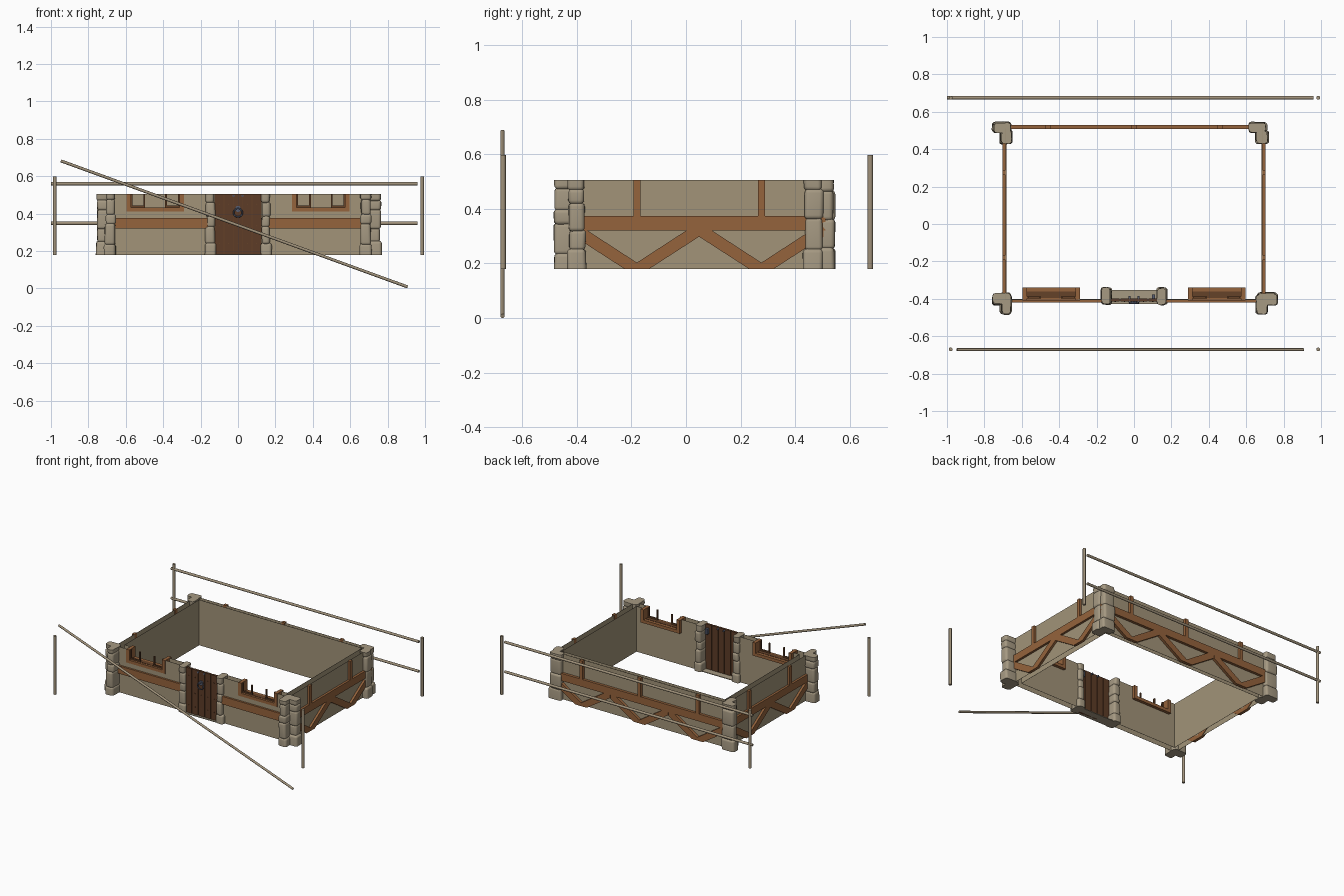
import bpy, bmesh, math, random
from mathutils import Vector, Matrix

if "Cube" in bpy.data.objects:
    bpy.data.objects.remove(bpy.data.objects["Cube"])

random.seed(4)

def material(name, rgb):
    m = bpy.data.materials.new(name)
    m.diffuse_color = (*rgb, 1)
    m.use_nodes = True
    m.node_tree.nodes["Principled BSDF"].inputs["Base Color"].default_value = m.diffuse_color
    return m

PLASTER = material("plaster", (0.36, 0.295, 0.19))
STONE = material("stone", (0.38, 0.32, 0.225))
BEAM = material("timber", (0.30, 0.125, 0.045))
DOOR = material("door_wood", (0.11, 0.045, 0.02))
DARK = material("dark_wood", (0.13, 0.055, 0.022))
POLE = material("fence_wood", (0.35, 0.285, 0.195))
IRON = material("iron", (0.10, 0.115, 0.17))

Z0, Z1 = 0.18, 0.505          # walls are cut level at these heights

def finish(bm, name, mat):
    bmesh.ops.recalc_face_normals(bm, faces=bm.faces)
    me = bpy.data.meshes.new(name)
    bm.to_mesh(me)
    bm.free()
    me.materials.append(mat)
    ob = bpy.data.objects.new(name, me)
    bpy.context.collection.objects.link(ob)
    return ob

def box(name, x, y, z, mat):
    bm = bmesh.new()
    bmesh.ops.create_cube(bm, size=1)
    for v in bm.verts:
        v.co = [r[0] if c < 0 else r[1] for r, c in zip((x, y, z), v.co)]
    return finish(bm, name, mat)

def prism(name, pts, axis, d0, d1, mat):
    """Extrude a profile drawn in (along, z) from depth d0 to d1 on the x or y axis."""
    def at(u, d, z):
        return (d, u, z) if axis == 'x' else (u, d, z)
    bm = bmesh.new()
    a = [bm.verts.new(at(u, d0, z)) for u, z in pts]
    b = [bm.verts.new(at(u, d1, z)) for u, z in pts]
    bm.faces.new(a)
    bm.faces.new(b)
    for i in range(len(pts)):
        j = (i + 1) % len(pts)
        bm.faces.new((a[i], a[j], b[j], b[i]))
    return finish(bm, name, mat)

def rod(name, p, q, r, mat):
    p, q = Vector(p), Vector(q)
    bm = bmesh.new()
    rot = (q - p).to_track_quat('Z', 'Y').to_matrix().to_4x4()
    bmesh.ops.create_cone(bm, cap_ends=True, segments=16, radius1=r, radius2=r,
                          depth=(q - p).length, matrix=Matrix.Translation((p + q) / 2) @ rot)
    return finish(bm, name, mat)

def stones(name, x, y, breaks):
    """Stack of rounded, slightly uneven stones."""
    levels = [Z0, *breaks, Z1]
    for i, (lo, hi) in enumerate(zip(levels, levels[1:])):
        j = lambda: random.uniform(-0.004, 0.004)
        grow = 0.004 if i == 0 else 0
        lo = lo if lo == Z0 else lo - 0.004
        hi = hi if hi == Z1 else hi + 0.004
        ob = box(f"{name}_{i}", (x[0] + j() - grow, x[1] + j() + grow),
                 (y[0] + j() - grow, y[1] + j() + grow), (lo, hi), STONE)
        for v in ob.data.vertices:
            v.co.x += random.uniform(-0.003, 0.003)
            v.co.y += random.uniform(-0.003, 0.003)
        bev = ob.modifiers.new("round", 'BEVEL')
        bev.width = 0.016
        bev.segments = 5
        # stones at the cut stay flat on the cut face
        bev.limit_method = 'WEIGHT'
        w = ob.data.attributes.new("bevel_weight_edge", 'FLOAT', 'EDGE')
        for e in ob.data.edges:
            zs = [ob.data.vertices[k].co.z for k in e.vertices]
            cut = all(abs(z - Z0) < 1e-4 for z in zs) or all(abs(z - Z1) < 1e-4 for z in zs)
            w.data[e.index].value = 0.0 if cut else 1.0

# --- plaster walls: an outer sheet behind the timber and an inner lining ---
T = 0.001
for layer, wx, yf, yb in (("outer", 0.686, -0.406, 0.511), ("inner", 0.645, -0.362, 0.482)):
    box(f"back_wall_{layer}", (-wx, wx), (yb - T, yb), (Z0, Z1), PLASTER)
    for s, side in ((-1, "left"), (1, "right")):
        box(f"{side}_wall_{layer}", sorted((s * wx, s * (wx - T))), (yf, yb), (Z0, Z1), PLASTER)
        for part, a, b, lo, hi in (("below", 0.15, wx, Z0, 0.42), ("near", 0.15, 0.30, 0.42, Z1),
                                   ("far", 0.59, wx, 0.42, Z1)):
            box(f"front_wall_{layer}_{side}_{part}", sorted((s * a, s * b)), (yf, yf + T),
                (lo, hi), PLASTER)
for s, side in ((-1, "left"), (1, "right")):
    box(f"front_beam_{side}", sorted((s * 0.15, s * 0.69)), (-0.42, -0.4), (0.32, 0.376), BEAM)

# --- timber framing: beam, studs and zigzag braces ---
BRACE = [(0, Z0), (0, 0.203), (0.18, 0.32), (0.228, 0.32), (0.228, 0.298), (0.045, Z0)]

def framing(name, axis, d0, d1, lo, hi, centres):
    prism(name + "_beam", [(lo, 0.32), (hi, 0.32), (hi, 0.373), (lo, 0.373)], axis, d0, d1, BEAM)
    for i, c in enumerate(centres):
        prism(f"{name}_stud_{i}", [(c - 0.013, 0.373), (c + 0.013, 0.373),
                                   (c + 0.013, Z1), (c - 0.013, Z1)], axis, d0, d1, BEAM)
        for m in (-1, 1):
            prism(f"{name}_brace_{i}_{m}", [(c + m * u, z) for u, z in BRACE], axis, d0, d1, BEAM)

framing("back", 'y', 0.508, 0.53, -0.69, 0.69, (-0.46, 0, 0.46))
framing("right", 'x', 0.682, 0.702, -0.41, 0.51, (-0.18, 0.276))
framing("left", 'x', -0.702, -0.682, -0.41, 0.51, (-0.18, 0.276))

# --- stone corners: one stack along each wall ---
for s, side in ((-1, "left"), (1, "right")):
    def span(a, b):
        return sorted((s * a, s * b))
    e = 0.752 if s < 0 else 0.762
    stones(f"front_{side}_corner_a", span(0.66, e), (-0.43, -0.37), (0.25, 0.32, 0.42, 0.47))
    stones(f"front_{side}_corner_b", span(0.655, 0.71), (-0.481, -0.38), (0.235, 0.345, 0.395, 0.475))
    back_a = span(0.66, 0.752) if s < 0 else span(0.615, 0.705)
    stones(f"back_{side}_corner_a", back_a, (0.49, 0.543), (0.255, 0.36, 0.465))
    stones(f"back_{side}_corner_b", span(0.655, 0.712), (0.433, 0.5), (0.25, 0.365, 0.47))
    # pillar beside the door
    stones(f"door_pillar_{side}", span(0.125, 0.173), (-0.43, -0.343), (0.24, 0.33, 0.385, 0.46))

# --- door: planks, sill, studs and fittings ---
for i in range(5):
    x = -0.125 + i * 0.05
    box(f"door_plank_{i}", (x + 0.002, x + 0.048), (-0.414, -0.398), (Z0, Z1), DOOR)
box("door_backing", (-0.125, 0.125), (-0.408, -0.404), (Z0, Z1), DARK)
box("door_sill", (-0.125, 0.125), (-0.428, -0.352), (Z0, Z0 + 0.005), STONE)
for i in range(5):
    for z in (0.24, 0.335, 0.45):
        x = -0.1 + i * 0.05
        rod("door_nail", (x, -0.417, z), (x, -0.412, z), 0.003, DARK)
rod("knocker_plate", (0, -0.422, 0.425), (0, -0.412, 0.425), 0.016, IRON)
bpy.ops.mesh.primitive_torus_add(location=(0, -0.424, 0.405), rotation=(math.pi / 2, 0, 0),
                                 major_segments=20, minor_segments=12,
                                 major_radius=0.023, minor_radius=0.004)
bpy.context.object.name = "knocker_ring"
bpy.context.object.data.materials.append(IRON)
for x in (-0.024, 0.024):
    rod("door_bracket", (x, -0.42, 0.495), (x, -0.385, 0.495), 0.006, IRON)
box("inner_latch", (0.097, 0.113), (-0.4, -0.378), (0.44, 0.48), IRON)

# --- windows: deep sill, frame and two narrow casements ---
for s, side in ((-1, "left"), (1, "right")):
    c = s * 0.443
    box(f"window_sill_{side}", (c - 0.154, c + 0.154), (-0.41, -0.34), (0.41, 0.432), BEAM)
    box(f"window_ledge_{side}", (c - 0.13, c + 0.13), (-0.395, -0.362), (0.432, 0.434), DARK)
    for m in (-1, 1):
        box(f"window_jamb_{side}", sorted((c + m * 0.154, c + m * 0.13)), (-0.41, -0.34),
            (0.41, Z1), BEAM)
        a, b = c + m * 0.127, c + m * 0.058
        yy = (-0.398, -0.388)
        box(f"casement_rail_{side}", sorted((a, b)), yy, (0.434, 0.444), DARK)
        for e in (a, b):
            box(f"casement_stile_{side}", (e - 0.005, e + 0.005), yy, (0.434, Z1), DARK)

# --- fence: posts, back rails and the fallen front rail ---
for x in (-0.98, 0.985):
    for y in (-0.67, 0.675):
        rod("fence_post", (x, y, Z0), (x, y, 0.598), 0.01, POLE)
for z in (0.56, 0.348):
    rod("fence_rail", (-1, 0.675, z), (0.96, 0.675, z), 0.009, POLE)
rod("fallen_rail", (-0.947, -0.672, 0.682), (0.907, -0.672, 0.008), 0.008, POLE)

# --- round parts shade smooth, cut edges stay sharp ---
bpy.ops.object.select_all(action='SELECT')
bpy.context.view_layer.objects.active = bpy.data.objects["knocker_ring"]
bpy.ops.object.convert(target='MESH')
bpy.ops.object.shade_smooth_by_angle(angle=math.radians(35))
